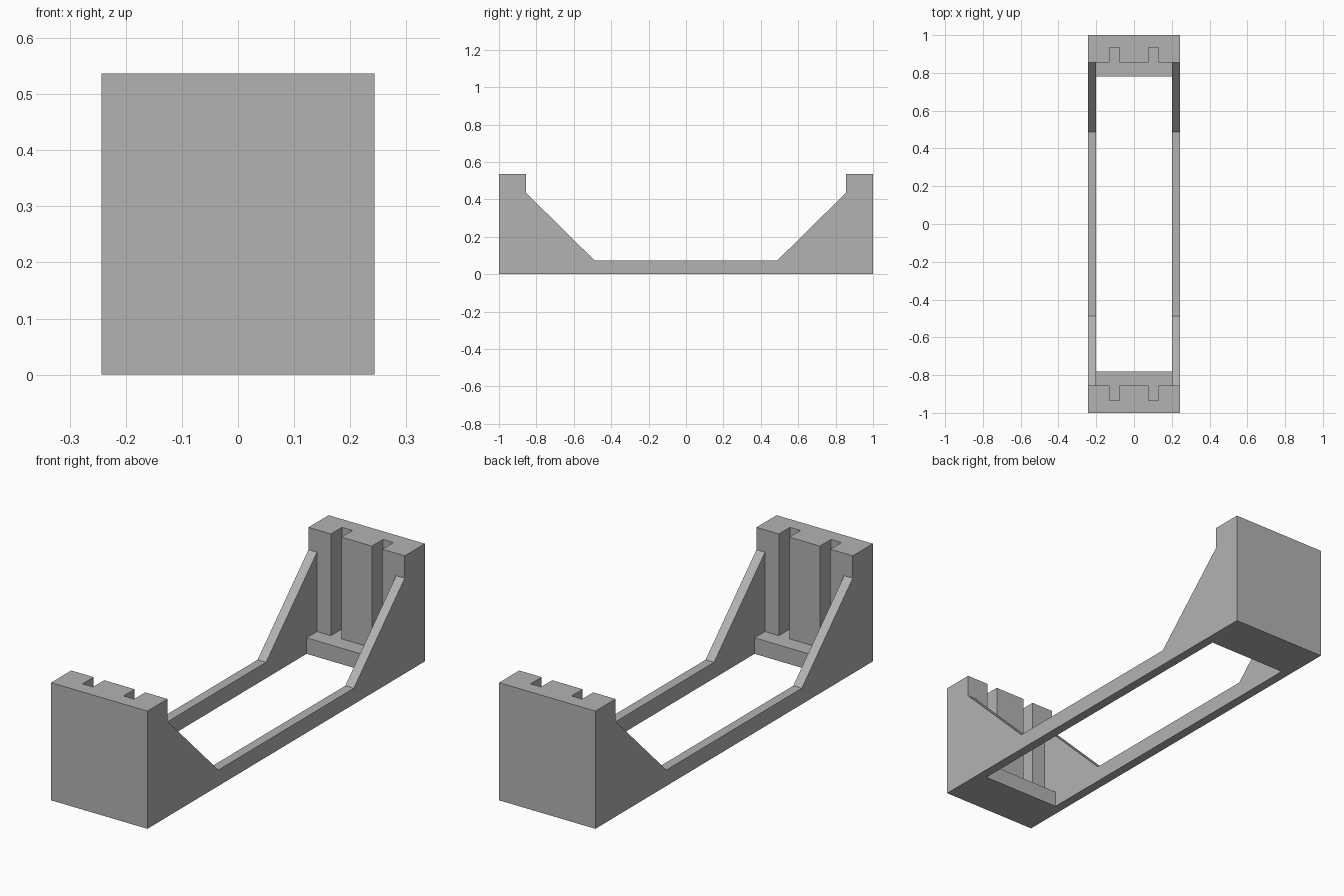
import bpy
import bmesh
from mathutils import Vector

cube = bpy.data.objects.get("Cube")
if cube:
    bpy.data.objects.remove(cube, do_unlink=True)

# Main dimensions
HALF_W, INNER_W = 0.243, 0.2
HALF_L, BLOCK_Y, LEDGE_Y, RAMP_Y = 1.0, 0.855, 0.78, 0.488
TOP, SHOULDER, RAIL = 0.537, 0.435, 0.073
SLOT_IN, SLOT_OUT, SLOT_Y = 0.077, 0.13, 0.935

grey = bpy.data.materials.new("plain_grey")
grey.use_nodes = True
grey.diffuse_color = (0.45, 0.45, 0.45, 1)
grey.node_tree.nodes["Principled BSDF"].inputs["Base Color"].default_value = grey.diffuse_color


def prism(name, outline, offset):
    """Extrude a closed 3D outline along an offset vector."""
    bm = bmesh.new()
    face = bm.faces.new([bm.verts.new(p) for p in outline])
    ext = bmesh.ops.extrude_face_region(bm, geom=[face])
    moved = [v for v in ext["geom"] if isinstance(v, bmesh.types.BMVert)]
    bmesh.ops.translate(bm, vec=Vector(offset), verts=moved)
    bmesh.ops.recalc_face_normals(bm, faces=bm.faces)
    mesh = bpy.data.meshes.new(name)
    bm.to_mesh(mesh)
    bm.free()
    mesh.materials.append(grey)
    obj = bpy.data.objects.new(name, mesh)
    bpy.context.collection.objects.link(obj)
    return obj


def mirrored(points):
    """Append the points in reverse order with the second value negated."""
    return points + [(a, -b) for a, b in reversed(points)]


# Cradle body: side profile with tall ends, ramps and low rails
side = mirrored([(0, HALF_L), (TOP, HALF_L), (TOP, BLOCK_Y),
                 (SHOULDER, BLOCK_Y), (RAIL, RAMP_Y)])
cradle = prism("cradle_frame", [(-HALF_W, y, z) for z, y in side], (2 * HALF_W, 0, 0))

# Well above the ledges, with two upright slots in each end block
half = [(INNER_W, BLOCK_Y)]
for x0, x1 in ((SLOT_OUT, SLOT_IN), (-SLOT_IN, -SLOT_OUT)):
    half += [(x0, BLOCK_Y), (x0, SLOT_Y), (x1, SLOT_Y), (x1, BLOCK_Y)]
half.append((-INNER_W, BLOCK_Y))
well = prism("well_cutter", [(x, y, RAIL) for x, y in mirrored(half)], (0, 0, 1))

# Opening through the floor between the ledges
floor = mirrored([(INNER_W, LEDGE_Y), (-INNER_W, LEDGE_Y)])
opening = prism("opening_cutter", [(x, y, -0.1) for x, y in floor], (0, 0, 0.3))

# Cut the body and keep the finished mesh
for cutter in (well, opening):
    cutter.hide_render = True
    mod = cradle.modifiers.new(cutter.name, "BOOLEAN")
    mod.operation = "DIFFERENCE"
    mod.solver = "EXACT"
    mod.object = cutter
bpy.context.view_layer.update()
graph = bpy.context.evaluated_depsgraph_get()
finished = bpy.data.meshes.new_from_object(cradle.evaluated_get(graph))
cradle.modifiers.clear()
cradle.data = finished
for cutter in (well, opening):
    bpy.data.objects.remove(cutter, do_unlink=True)
